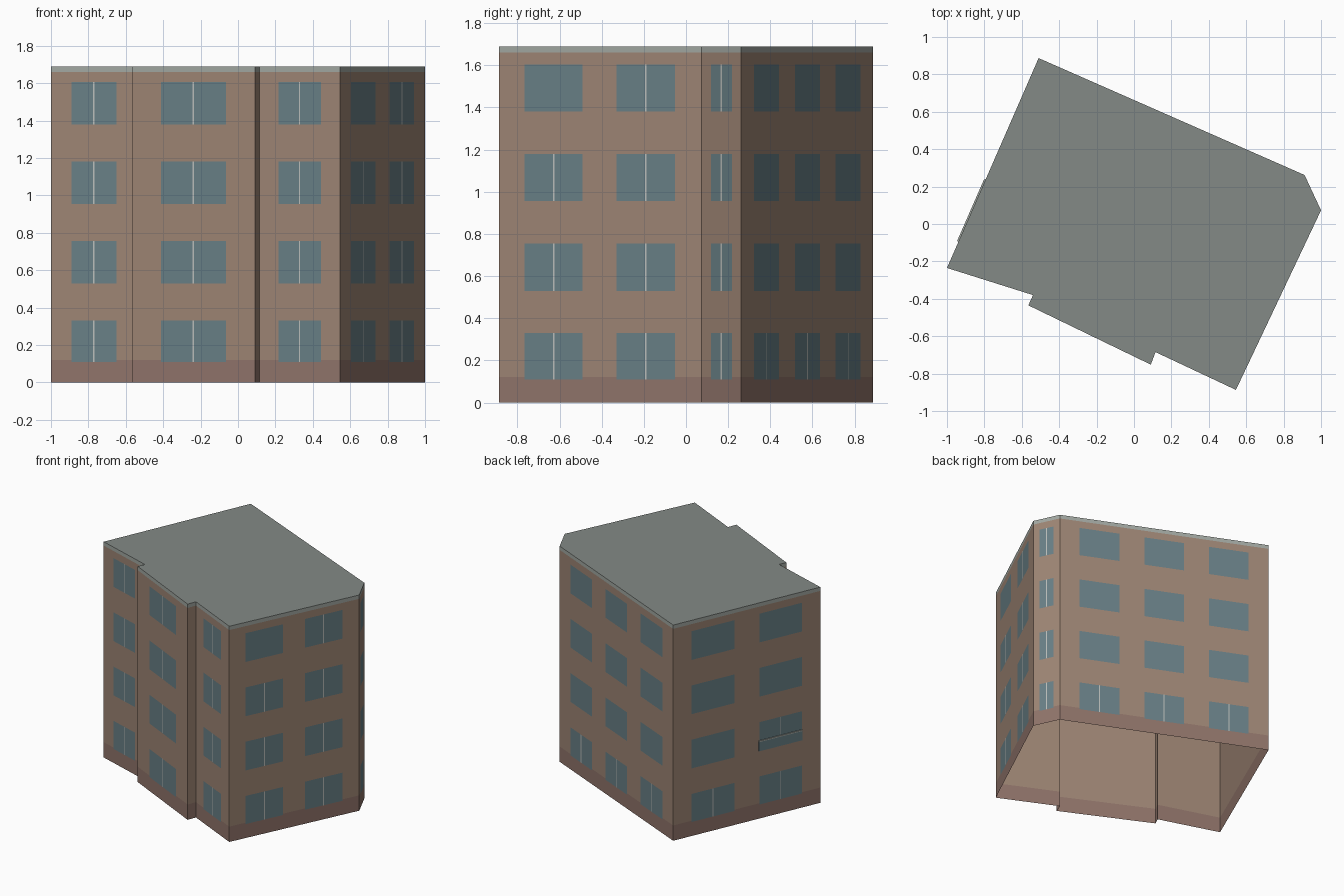
import bpy
from mathutils import Vector

if "Cube" in bpy.data.objects:
    bpy.data.objects.remove(bpy.data.objects["Cube"])

# Footprint, counter-clockwise seen from above
PTS = [Vector(p) for p in [
    (-0.51, 0.887), (-1.0, -0.235), (-0.54, -0.38), (-0.565, -0.435), (0.09, -0.752),
    (0.115, -0.685), (0.545, -0.887), (1.0, 0.073), (0.912, 0.262)]]
TOP, N = 1.69, len(PTS)
ROWS = [(0.11, 0.33), (0.53, 0.755), (0.955, 1.18), (1.38, 1.605)]


def material(name, rgb):
    m = bpy.data.materials.new(name)
    m.diffuse_color = (*rgb, 1)
    m.use_nodes = True
    m.node_tree.nodes["Principled BSDF"].inputs["Base Color"].default_value = m.diffuse_color
    return m


WALL = material("wall_brown", (0.34, 0.235, 0.175))
BASE = material("base_brown", (0.28, 0.175, 0.145))
GREY = material("roof_grey", (0.23, 0.255, 0.24))
TRIM = material("trim_grey", (0.36, 0.39, 0.36))
GLASS = material("window_blue", (0.14, 0.215, 0.24))
BAR = material("bar_grey", (0.5, 0.52, 0.5))


def mesh_object(name, verts, faces, mat):
    me = bpy.data.meshes.new(name)
    me.from_pydata(verts, [], faces)
    me.materials.append(mat)
    ob = bpy.data.objects.new(name, me)
    bpy.context.collection.objects.link(ob)
    return ob


def band(name, z0, z1, mat):
    verts = [(p.x, p.y, z) for z in (z0, z1) for p in PTS]
    faces = [(i, (i + 1) % N, (i + 1) % N + N, i + N) for i in range(N)]
    mesh_object(name, verts, faces, mat)


def wall_point(wall, f, z, out):
    a, b = PTS[wall], PTS[(wall + 1) % N]
    d = b - a
    p = a + d * f + Vector((d.y, -d.x)).normalized() * out
    return (p.x, p.y, z)


def wall_length(wall):
    return (PTS[(wall + 1) % N] - PTS[wall]).length


def panels(name, items, out, mat):
    verts, faces = [], []
    for wall, f0, f1, z0, z1 in items:
        k = len(verts)
        verts += [wall_point(wall, f, z, out)
                  for f, z in ((f0, z0), (f1, z0), (f1, z1), (f0, z1))]
        faces.append((k, k + 1, k + 2, k + 3))
    mesh_object(name, verts, faces, mat)


def wall_box(name, wall, f0, f1, z0, z1, out, mat):
    verts = [wall_point(wall, f, z, o) for o in (0, out)
             for f, z in ((f0, z0), (f1, z0), (f1, z1), (f0, z1))]
    faces = [(4, 5, 6, 7), (0, 1, 5, 4), (1, 2, 6, 5), (2, 3, 7, 6), (3, 0, 4, 7)]
    mesh_object(name, verts, faces, mat)


# Open-bottomed shell: base course, walls, roof edge, flat roof
band("base_course", 0, 0.12, BASE)
band("walls", 0.12, 1.66, WALL)
band("roof_edge", 1.66, TOP, TRIM)
mesh_object("roof", [(p.x, p.y, TOP) for p in PTS], [tuple(range(N))], GREY)

# Windows: wall -> (width fraction, [(centre fraction, rows with a centre bar)])
ALL = (0, 1, 2, 3)
LAYOUT = {
    0: (0.29, [(0.27, (0,)), (0.73, (0, 1))]),
    1: (0.525, [(0.5, ALL)]),
    3: (0.53, [(0.5, ALL)]),
    5: (0.525, [(0.5, ALL)]),
    6: (0.288, [(0.27, (0, 1, 2)), (0.725, ALL)]),
    7: (0.525, [(0.5, ALL)]),
    8: (0.19, [(0.19, (0,)), (0.5, (0,)), (0.81, (0,))]),
}
windows, bars = [], []
for wall, (w, cols) in LAYOUT.items():
    h = 0.004 / wall_length(wall)
    for c, barred in cols:
        for r, (z0, z1) in enumerate(ROWS):
            windows.append((wall, c - w / 2, c + w / 2, z0, z1))
            if r in barred:
                bars.append((wall, c - h, c + h, z0, z1))
panels("windows", windows, 0.001, GLASS)
panels("window_bars", bars, 0.002, BAR)

# Shallow balcony guard on the left wall
wall_box("balcony_guard", 0, 0.58, 0.875, 0.53, 0.602, 0.007, GLASS)
wall_box("balcony_rail", 0, 0.58, 0.875, 0.602, 0.612, 0.008, TRIM)
